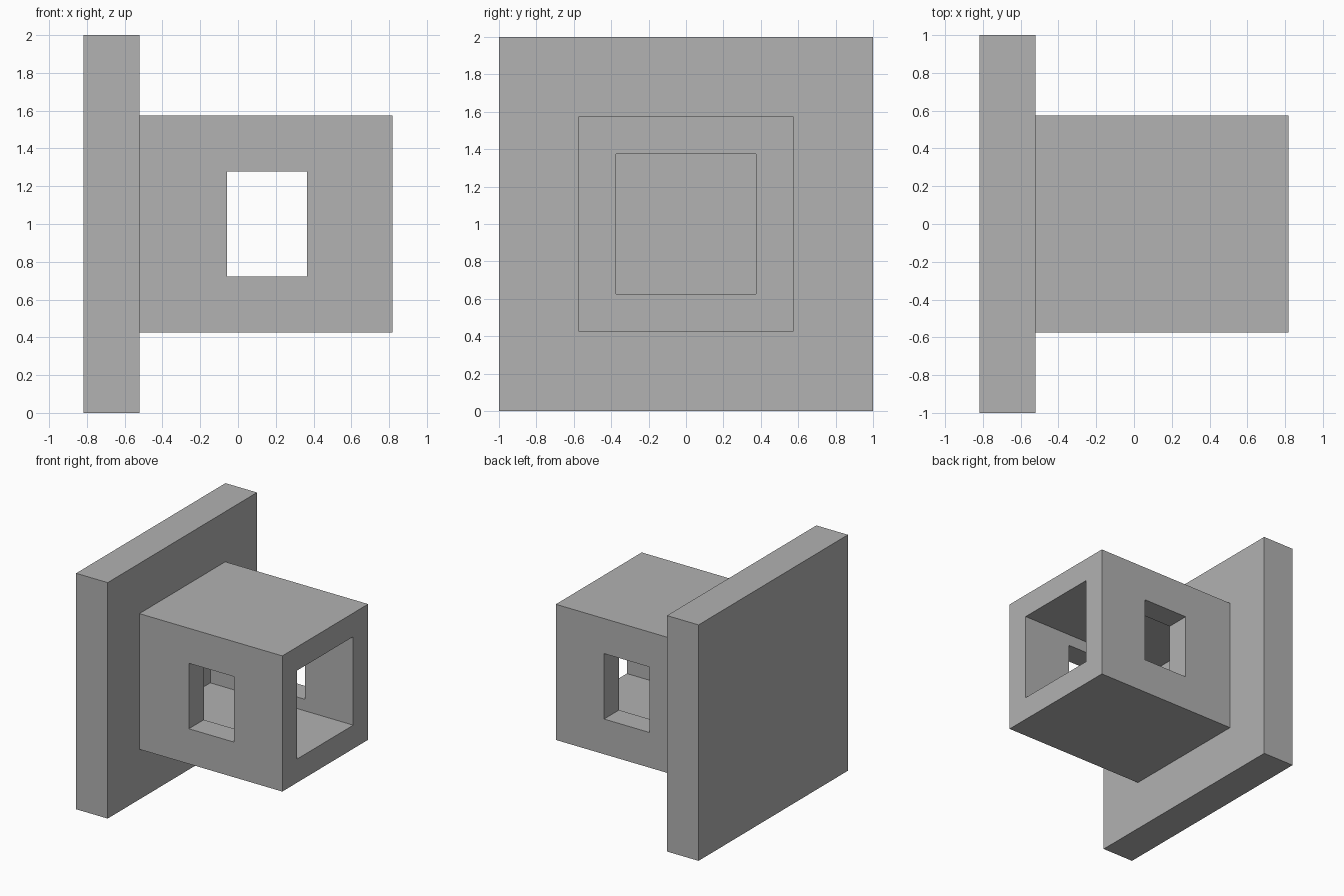
import bpy

if "Cube" in bpy.data.objects:
    bpy.data.objects.remove(bpy.data.objects["Cube"])

grey = bpy.data.materials.new("plain grey")
grey.diffuse_color = (0.445, 0.445, 0.445, 1.0)
grey.use_nodes = True
grey.node_tree.nodes["Principled BSDF"].inputs["Base Color"].default_value = grey.diffuse_color


def box(name, low, high):
    """Axis-aligned box between two corners."""
    bpy.ops.mesh.primitive_cube_add(
        size=1, location=[(a + b) / 2 for a, b in zip(low, high)])
    ob = bpy.context.object
    ob.name = name
    ob.scale = [b - a for a, b in zip(low, high)]
    bpy.ops.object.transform_apply(location=False, rotation=False, scale=True)
    ob.data.materials.append(grey)
    return ob


def cut(target, cutter):
    """Subtract the cutter and hide it."""
    mod = target.modifiers.new(cutter.name, 'BOOLEAN')
    mod.operation = 'DIFFERENCE'
    mod.solver = 'EXACT'
    mod.object = cutter
    cutter.hide_render = True
    cutter.display_type = 'WIRE'


END = 0.818      # outer end in x
PLATE = -0.522   # face of the plate the tube sits on

# Square back plate
box("back_plate", (-END, -1, 0), (PLATE, 1, 2))

# Square tube standing out from the plate
tube = box("square_tube", (PLATE, -0.575, 0.425), (END, 0.575, 1.575))

# Bore along the tube, and a window through both side walls
cut(tube, box("bore_cutter", (PLATE - 0.1, -0.375, 0.625), (END + 0.1, 0.375, 1.375)))
cut(tube, box("window_cutter", (-0.058, -0.8, 0.723), (0.366, 0.8, 1.278)))
